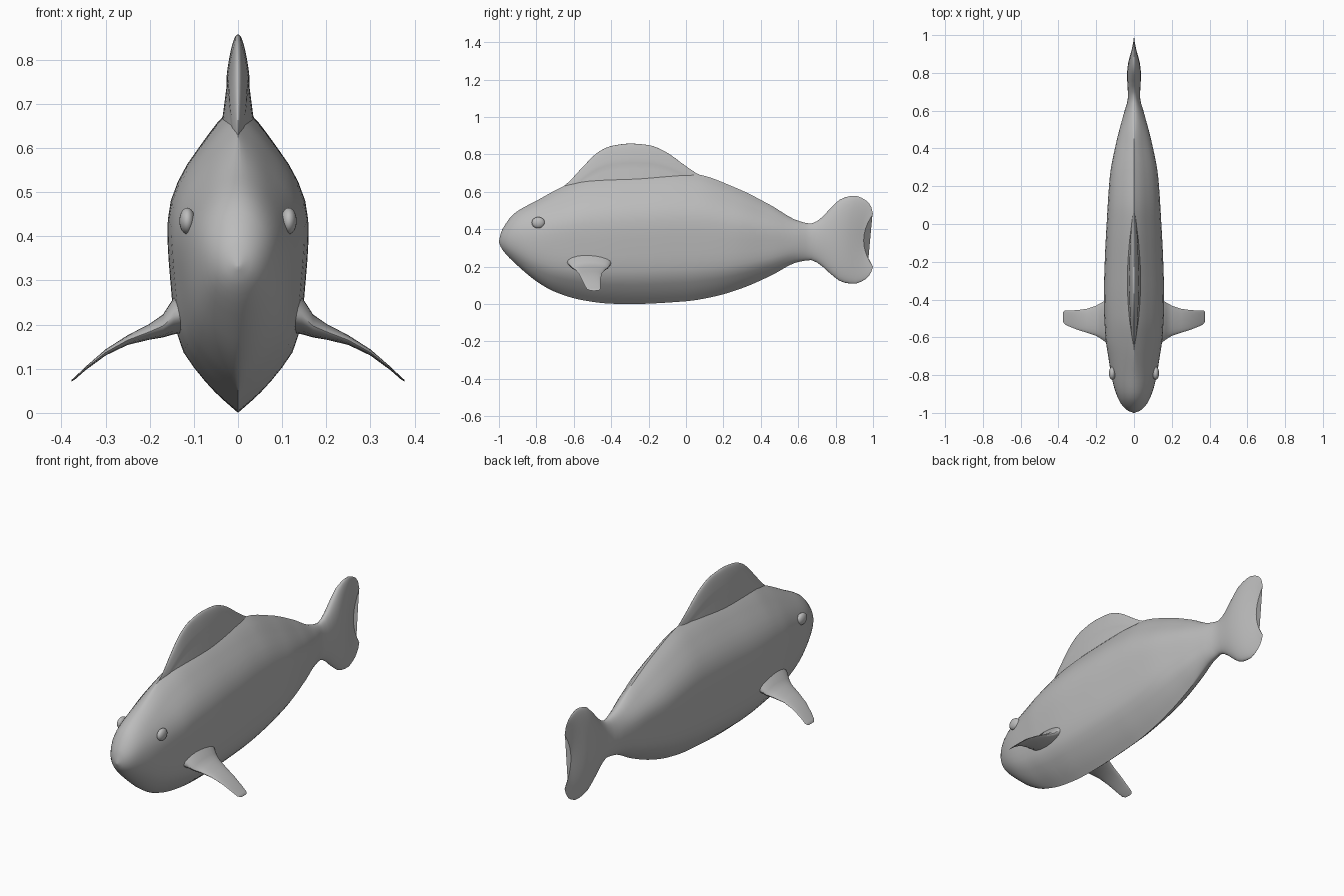
import bpy, bmesh, math

if "Cube" in bpy.data.objects:
    bpy.data.objects.remove(bpy.data.objects["Cube"])

grey = bpy.data.materials.new("plain grey")
grey.diffuse_color = (0.5, 0.5, 0.5, 1)
grey.use_nodes = True
grey.node_tree.nodes["Principled BSDF"].inputs["Base Color"].default_value = grey.diffuse_color


def curve(keys, t):
    """Smooth monotone interpolation through (position, value) keys."""
    if t <= keys[0][0]:
        return keys[0][1]
    if t >= keys[-1][0]:
        return keys[-1][1]
    d = [(b[1] - a[1]) / (b[0] - a[0]) for a, b in zip(keys, keys[1:])]
    m = [d[0]] + [2 * p * q / (p + q) if p * q > 0 else 0 for p, q in zip(d, d[1:])] + [d[-1]]
    i = max(k for k in range(len(d)) if keys[k][0] <= t)
    h = keys[i + 1][0] - keys[i][0]
    s = (t - keys[i][0]) / h
    return ((2 * s**3 - 3 * s**2 + 1) * keys[i][1] + (s**3 - 2 * s**2 + s) * h * m[i]
            + (3 * s**2 - 2 * s**3) * keys[i + 1][1] + (s**3 - s**2) * h * m[i + 1])


def finish(bm, name, angle):
    bmesh.ops.remove_doubles(bm, verts=bm.verts, dist=0.0004)
    bmesh.ops.recalc_face_normals(bm, faces=bm.faces)
    me = bpy.data.meshes.new(name)
    bm.to_mesh(me)
    bm.free()
    ob = bpy.data.objects.new(name, me)
    me.materials.append(grey)
    bpy.context.collection.objects.link(ob)
    bpy.ops.object.select_all(action='DESELECT')
    ob.select_set(True)
    bpy.context.view_layer.objects.active = ob
    bpy.ops.object.shade_smooth_by_angle(angle=math.radians(angle))
    return ob


def loft(name, rings, angle=50):
    """Skin a list of equal closed rings and cap both ends."""
    bm = bmesh.new()
    vs = [[bm.verts.new(p) for p in r] for r in rings]
    n = len(vs[0])
    for a, b in zip(vs, vs[1:]):
        for i in range(n):
            j = (i + 1) % n
            bm.faces.new((a[i], a[j], b[j], b[i]))
    bm.faces.new(vs[0])
    bm.faces.new(vs[-1])
    return finish(bm, name, angle)


def ring(heights, width, place):
    """Symmetric ring: up the right side, down the left side."""
    right = [place(width(f), f) for f in heights]
    left = [place(-width(f), f) for f in reversed(heights[1:-1])]
    return right + left


# body and tail: side outline, plan outline and keel-shaped section
top = [(-1, .335), (-.99, .38), (-.97, .42), (-.92, .483), (-.8, .552), (-.63, .64), (-.5, .68),
       (-.3, .7), (-.1, .705), (.05, .695), (.27, .62), (.45, .53), (.6, .445), (.67, .43),
       (.72, .458), (.78, .52), (.83, .563), (.9, .58), (.96, .556), (.99, .52), (1, .48)]
bottom = [(-1, .33), (-.99, .305), (-.97, .275), (-.9, .205), (-.8, .122), (-.7, .065), (-.55, .02),
          (-.4, .002), (-.3, 0), (0, .015), (.15, .04), (.3, .085), (.45, .15), (.6, .225), (.67, .235),
          (.72, .208), (.78, .155), (.84, .116), (.9, .108), (.96, .133), (.99, .17), (1, .2)]
half = [(-1, .003), (-.985, .038), (-.95, .07), (-.9, .094), (-.85, .11), (-.8, .121), (-.7, .137),
        (-.6, .151), (-.4, .16), (-.2, .155), (0, .145), (.25, .128), (.45, .09), (.6, .05),
        (.67, .032), (.8, .037), (.87, .032), (.93, .02), (1, .001)]
keel = [(0, 0), (.07, .34), (.145, .62), (.2, .78), (.3, .9), (.435, .96), (.58, 1), (.65, .99),
        (.72, .91), (.8, .74), (.87, .52), (.94, .28), (1, 0)]
roundness = [(-1, 1), (-.85, .75), (-.6, 0), (.4, 0), (.65, 1), (1, 1)]
steps = [(1 - math.cos(math.pi * i / 24)) / 2 for i in range(25)]


def body_ring(y):
    lo, hi, w, e = (curve(k, y) for k in (bottom, top, half, roundness))
    notch = .05 * max(0, (y - .75) / .25)
    return ring(steps,
                lambda f: w * (e * math.sqrt(max(0, 4 * f * (1 - f))) + (1 - e) * curve(keel, f)),
                lambda x, f: (x, y - notch * 4 * f * (1 - f), lo + (hi - lo) * f))


ys = [-1, -.997, -.99, -.98, -.965, -.945, -.92] + [-.89 + .03 * i for i in range(62)] + [.965, .98, .99, 1]
loft("body", [body_ring(y) for y in ys])

# dorsal fin: thin blade flaring where it joins the back
crest = [(-.68, .61), (-.63, .65), (-.55, .735), (-.47, .812), (-.4, .845), (-.3, .858), (-.2, .85),
         (-.12, .82), (0, .737), (.05, .703), (.12, .665)]
blade = [(-.68, .002), (-.5, .02), (-.3, .026), (-.1, .02), (.12, .002)]


def fin_ring(y):
    hi, w = curve(crest, y), curve(blade, y)
    lo = curve(top, y) - .08
    return ring(steps,
                lambda f: w * min(1, 1.6 * math.sqrt(max(0, 1 - f))) * (1 + .6 * max(0, 1 - 2 * f)) if f > 0 else 0,
                lambda x, f: (x, y, lo + (hi - lo) * f))


loft("dorsal_fin", [fin_ring(-.68 + .025 * i) for i in range(33)])

# pectoral fins: swept down, mirrored (x, middle y, half chord, z, half thickness)
stations = [(.10, -.515, .135, .235, .05), (.145, -.515, .115, .22, .042), (.17, -.513, .098, .197, .026),
            (.2, -.512, .08, .184, .018), (.25, -.512, .063, .165, .011), (.3, -.508, .052, .137, .007),
            (.345, -.5, .042, .101, .004), (.368, -.494, .036, .08, .003), (.377, -.491, .024, .073, .002)]
rings = []
for x, y, c, z, t in stations:
    rings.append([(x, y + c * math.cos(a), z + t * math.sin(a))
                  for a in (math.tau * i / 20 for i in range(20))])
fins = loft("pectoral_fins", rings)
fins.modifiers.new("mirror", 'MIRROR')

# eyes: low bumps on the head
bm = bmesh.new()
bmesh.ops.create_uvsphere(bm, u_segments=20, v_segments=12, radius=1)
for v in bm.verts:
    v.co = (.115 + .018 * v.co.x, -.79 + .035 * v.co.y, .435 + .03 * v.co.z)
eyes = finish(bm, "eyes", 60)
eyes.modifiers.new("mirror", 'MIRROR')
